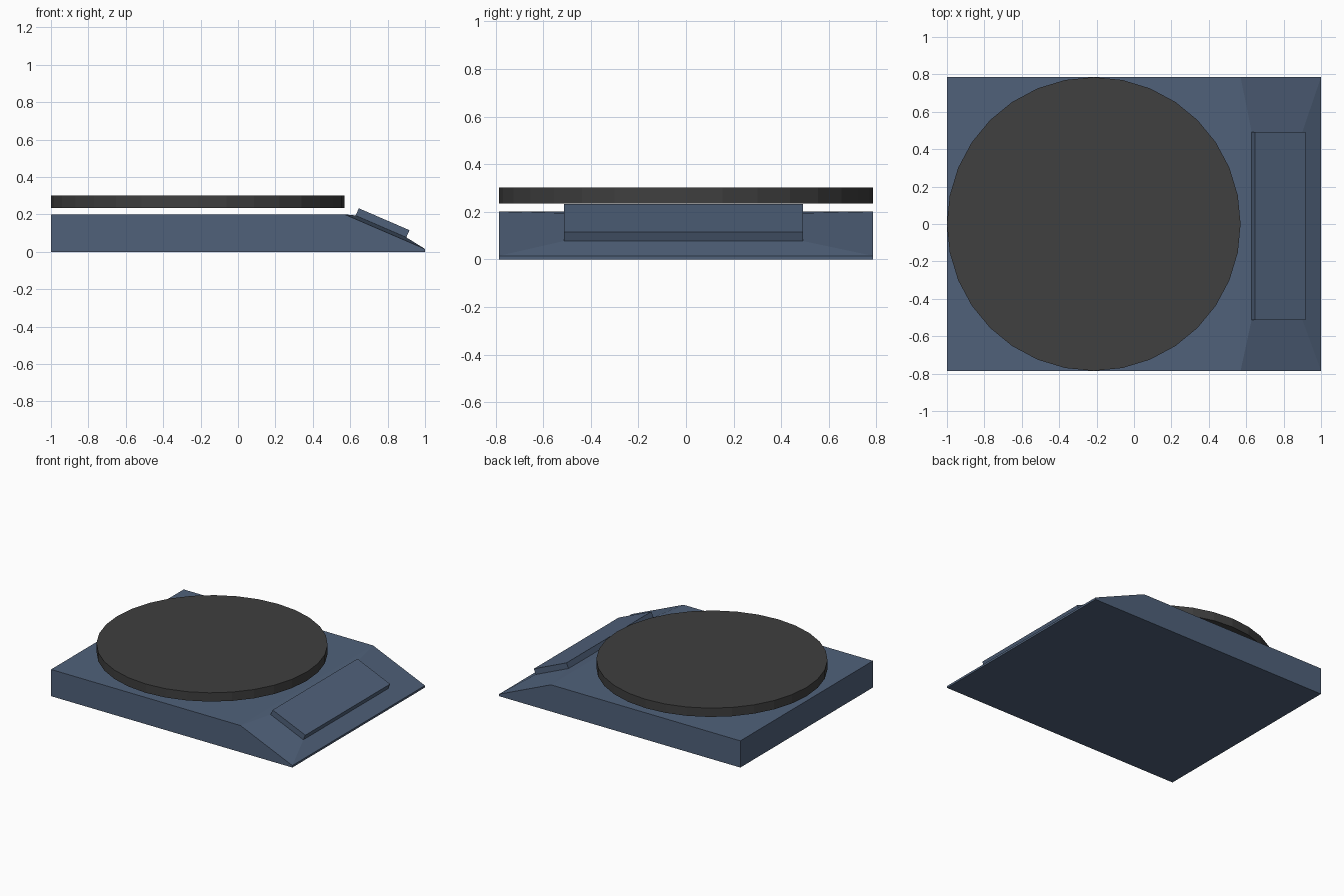
import bpy, bmesh
from mathutils import Vector

if "Cube" in bpy.data.objects:
    bpy.data.objects.remove(bpy.data.objects["Cube"])


def material(name, rgb):
    mat = bpy.data.materials.new(name)
    mat.diffuse_color = (*rgb, 1)
    mat.use_nodes = True
    mat.node_tree.nodes["Principled BSDF"].inputs["Base Color"].default_value = mat.diffuse_color
    return mat


def add_object(name, bm, mat):
    bmesh.ops.recalc_face_normals(bm, faces=bm.faces)
    mesh = bpy.data.meshes.new(name)
    bm.to_mesh(mesh)
    bm.free()
    mesh.materials.append(mat)
    obj = bpy.data.objects.new(name, mesh)
    bpy.context.scene.collection.objects.link(obj)
    return obj


blue = material("slate_blue", (0.08, 0.12, 0.195))
dark = material("dark_grey", (0.05, 0.05, 0.05))

# Wedge-nosed base: side profile extruded across the width
HALF = 0.785
profile = [(-1, 0), (1, 0), (1, 0.015), (0.57, 0.2), (-1, 0.2)]
bm = bmesh.new()
left = [bm.verts.new((x, -HALF, z)) for x, z in profile]
right = [bm.verts.new((x, HALF, z)) for x, z in profile]
bm.faces.new(left)
bm.faces.new(right[::-1])
slope = None
for i in range(len(profile)):
    j = (i + 1) % len(profile)
    face = bm.faces.new((left[i], right[i], right[j], left[j]))
    if i == 2:
        slope = face

# Raised control panel: slope face inset to a rectangle, then extruded
bmesh.ops.recalc_face_normals(bm, faces=bm.faces)
bmesh.ops.inset_individual(bm, faces=[slope], thickness=0.05)
for v in slope.verts:
    top = v.co.z > 0.1
    v.co = Vector((0.629 if top else 0.9,
                   0.492 if v.co.y > 0 else -0.512,
                   0.194 if top else 0.077))
slope.normal_update()
normal = slope.normal.copy()
panel = bmesh.ops.extrude_discrete_faces(bm, faces=[slope])["faces"][0]
bmesh.ops.translate(bm, verts=panel.verts, vec=normal * 0.042)
add_object("base", bm, blue)

# Round plate hovering just above the base
bm = bmesh.new()
bmesh.ops.create_cone(bm, cap_ends=True, segments=32,
                      radius1=HALF, radius2=HALF, depth=0.066)
plate = add_object("round_plate", bm, dark)
plate.location = (-0.215, 0, 0.268)
